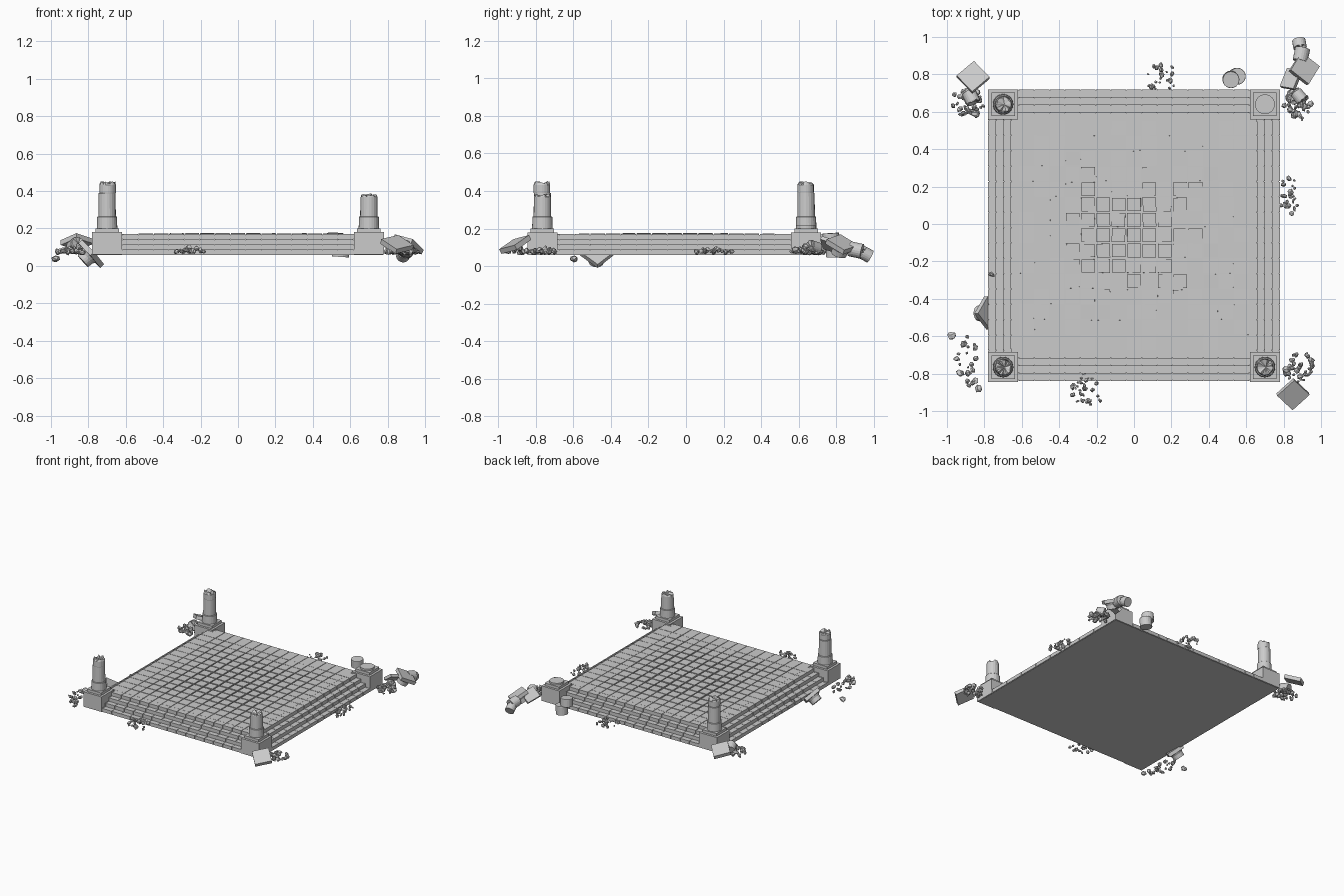
import bpy, bmesh, math, random
from mathutils import Matrix, Vector, Euler

if "Cube" in bpy.data.objects:
    bpy.data.objects.remove(bpy.data.objects["Cube"])

random.seed(7)
CY = -0.06          # platform centre in y
BASE = 0.06         # platform underside
TILE = 1.56 / 19
STEP_H = 0.0275


def frame(loc, rot=(0, 0, 0)):
    return Matrix.Translation(loc) @ Euler([math.radians(a) for a in rot]).to_matrix().to_4x4()


def box(bm, loc, size, rot=(0, 0, 0)):
    m = frame(loc, rot) @ Matrix.Diagonal((*size, 1))
    return bmesh.ops.create_cube(bm, size=1, matrix=m)['verts']


def lathe(bm, profile, m, sides=20, jag=0.0):
    """Stack of rings (r, z); jag roughens the last ring into a broken top."""
    rings = []
    for i, (r, z) in enumerate(profile):
        last = i == len(profile) - 1
        ring = []
        for k in range(sides):
            a = 2 * math.pi * k / sides
            rr = r * (1 - random.uniform(0, 2 * jag)) if last else r
            dz = random.uniform(-jag, jag) * 0.11 if last else 0
            ring.append(bm.verts.new(m @ Vector((rr * math.cos(a), rr * math.sin(a), z + dz))))
        rings.append(ring)
    for a, b in zip(rings, rings[1:]):
        for k in range(sides):
            n = (k + 1) % sides
            bm.faces.new((a[k], a[n], b[n], b[k]))
    bm.faces.new(rings[0][::-1])
    if jag:
        c = bm.verts.new(m @ Vector((0.005, 0, profile[-1][1] - 0.006)))
        for k in range(sides):
            bm.faces.new((rings[-1][k], rings[-1][(k + 1) % sides], c))
    else:
        bm.faces.new(rings[-1])


def rock(bm, loc, r):
    m = frame(loc, [random.uniform(0, 360) for _ in range(3)])
    m = m @ Matrix.Diagonal((r, r * random.uniform(0.6, 1), r * random.uniform(0.5, 0.9), 1))
    vs = bmesh.ops.create_icosphere(bm, subdivisions=1, radius=1)['verts']
    for v in vs:
        v.co = m @ (v.co * random.uniform(0.75, 1.15))


def finish(bm, name):
    bmesh.ops.recalc_face_normals(bm, faces=bm.faces)
    me = bpy.data.meshes.new(name)
    bm.to_mesh(me)
    bm.free()
    ob = bpy.data.objects.new(name, me)
    bpy.context.collection.objects.link(ob)
    return ob


# solid core under the blocks
bm = bmesh.new()
for i in range(4):
    w = 1.56 - 0.08 * i - 0.012
    z0 = BASE + i * STEP_H
    box(bm, (0, CY, z0 + STEP_H / 2 - 0.002), (w, w, STEP_H - 0.004 if i else STEP_H))
finish(bm, "platform_core")

# four courses of step blocks running around the platform
for i in range(4):
    bm = bmesh.new()
    half = 0.78 - 0.04 * i
    z = BASE + (i + 0.5) * STEP_H
    depth = 0.05
    for side in range(4):
        turn = Matrix.Rotation(side * math.pi / 2, 4, 'Z')
        for k in range(19):
            lo = max(-0.78 + k * TILE, -half)
            hi = min(-0.78 + (k + 1) * TILE, half - depth)
            if hi - lo < 0.01:
                continue
            p = turn @ Vector(((lo + hi) / 2, -half + depth / 2, 0))
            box(bm, (p.x, p.y + CY, z), (hi - lo - 0.003, depth, STEP_H), (0, 0, side * 90))
    finish(bm, "step_course_%d" % (i + 1))

# paving slabs: gaps widen and levels wander towards the worn middle
bm = bmesh.new()
for i in range(-7, 8):
    for j in range(-7, 8):
        d = max(abs(i), abs(j))
        wear = max(0, 1 - d / 8)
        gap = 0.002 + 0.008 * min(1, wear * 1.6)
        t = random.uniform(-1, 1) * min(1, wear * 3)
        top = 0.170 + 0.006 * wear + 0.001 * t
        box(bm, (i * TILE + t * 0.001, j * TILE + CY, top - 0.012),
            (TILE - gap, TILE - gap * random.uniform(0.7, 1.2), 0.024),
            (t * 0.8, random.uniform(-1, 1) * wear, t * 0.8))
finish(bm, "paving_slabs")

# corner pedestals with broken columns
columns = [("front_left", -0.70, -0.765, 0.445), ("front_right", 0.70, -0.765, 0.38),
           ("back_left", -0.70, 0.64, 0.445), ("back_right", 0.70, 0.64, None)]
for name, x, y, top in columns:
    bm = bmesh.new()
    box(bm, (x, y, 0.12), (0.16, 0.16, 0.12))
    box(bm, (x, y, 0.19), (0.125, 0.125, 0.022))
    finish(bm, name + "_pedestal")
    bm = bmesh.new()
    m = frame((x, y, 0))
    if top is None:
        lathe(bm, [(0.053, 0.198), (0.053, 0.215)], m, 24)
    else:
        lathe(bm, [(0.055, 0.198), (0.053, 0.262), (0.050, 0.265)], m, 24)
        if top > 0.4:
            lathe(bm, [(0.047, 0.264), (0.045, 0.388), (0.043, 0.390)], m)
            off = frame((x + 0.003, y - 0.003, 0), (0, 0, 20))
            lathe(bm, [(0.043, 0.388), (0.044, 0.392), (0.044, top - 0.012), (0.042, top - 0.003)], off, 20, 0.1)
        else:
            lathe(bm, [(0.047, 0.264), (0.045, top - 0.012), (0.044, top - 0.002)], m, 20, 0.08)
    finish(bm, name + "_column")


def capital(name, loc, rot, neck=True):
    """Fallen capital: square slab with a round neck."""
    bm = bmesh.new()
    box(bm, loc, (0.125, 0.125, 0.028), rot)
    if neck:
        lathe(bm, [(0.042, -0.06), (0.044, -0.03), (0.054, -0.012)], frame(loc, rot))
    return finish(bm, name)


def drum(name, loc, rot, r=0.045, h=0.07, jag=0.0):
    bm = bmesh.new()
    lathe(bm, [(r, -h / 2), (r, h / 2 - 0.004), (r * 0.97, h / 2)], frame(loc, rot), 20, jag)
    return finish(bm, name)


# fallen capitals and drums
capital("fallen_slab_front_right", (0.85, -0.91, 0.115), (26, -10, 42), False)
capital("fallen_slab_back_left", (-0.86, 0.785, 0.128), (-18, 14, 40), False)
capital("fallen_capital_left", (-0.785, -0.475, 0.065), (38, 32, 60))
capital("fallen_capital_back_right", (0.91, 0.83, 0.115), (-28, 12, -38))
drum("fallen_drum_back_left", (-0.87, 0.675, 0.11), (70, 0, 25), 0.038, 0.065, 0.06)
drum("fallen_drum_lower", (0.55, 0.79, 0.083), (0, 4, 0), 0.045, 0.07)
drum("fallen_drum_upper", (0.518, 0.773, 0.145), (4, 0, 20), 0.045, 0.06)
drum("fallen_drum_middle", (0.895, 0.905, 0.085), (78, 0, -12), 0.04, 0.07)
drum("fallen_drum_end", (0.885, 0.96, 0.062), (62, 0, 10), 0.036, 0.05, 0.1)
drum("fallen_drum_side", (0.885, 0.68, 0.10), (75, 0, 40), 0.034, 0.06, 0.06)
bm = bmesh.new()
box(bm, (0.84, 0.775, 0.11), (0.09, 0.11, 0.022), (-20, -35, -10))
finish(bm, "broken_slab_back_right")

# rubble: name, centre x y, spread x y, count, largest radius, height range
rubble = [
    ("front_right", 0.875, -0.755, 0.085, 0.09, 42, 0.024, 0.07, 0.10),
    ("back_left", -0.885, 0.64, 0.085, 0.09, 45, 0.024, 0.07, 0.12),
    ("back_right", 0.875, 0.64, 0.075, 0.085, 42, 0.026, 0.07, 0.11),
    ("back_edge", 0.145, 0.785, 0.085, 0.08, 28, 0.019, 0.07, 0.095),
    ("right_edge", 0.83, 0.15, 0.05, 0.11, 26, 0.020, 0.07, 0.095),
    ("front_edge", -0.25, -0.89, 0.09, 0.09, 34, 0.021, 0.07, 0.105),
    ("front_left", -0.90, -0.74, 0.075, 0.15, 24, 0.024, 0.07, 0.10),
]
for name, cx, cy, sx, sy, n, big, z0, z1 in rubble:
    bm = bmesh.new()
    for _ in range(n):
        a, d = random.uniform(0, 2 * math.pi), math.sqrt(random.random())
        z = z0 + (z1 - z0) * (1 - d) * random.random() + 0.006
        rock(bm, (cx + sx * d * math.cos(a), cy + sy * d * math.sin(a), z),
             random.uniform(0.4, 1) * big)
    finish(bm, "rubble_" + name)
# stray stones at the far left
bm = bmesh.new()
for x, y, z, r in [(-0.975, -0.595, 0.038, 0.025), (-0.765, -0.27, 0.088, 0.02),
                   (-0.83, -0.88, 0.07, 0.024), (-0.96, 0.69, 0.075, 0.02)]:
    rock(bm, (x, y, z), r)
finish(bm, "stray_stones")
